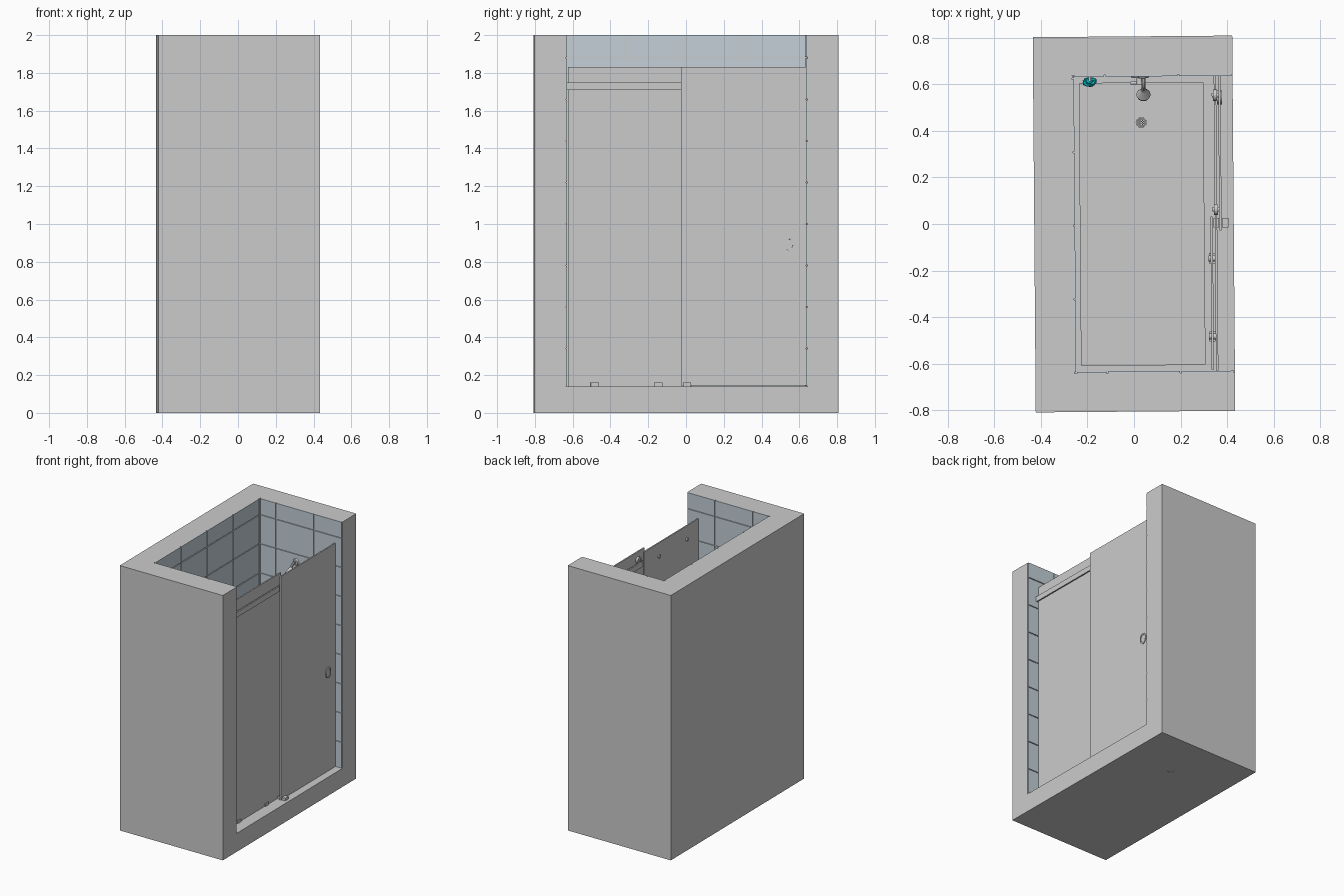
import bpy, bmesh, math, random
from mathutils import Vector, Matrix

if "Cube" in bpy.data.objects:
    bpy.data.objects.remove(bpy.data.objects["Cube"])

random.seed(4)
TURN = 0.008          # the whole alcove sits very slightly turned
HX, HY, H = 0.428, 0.805, 2.0
IX, IY = -0.26, 0.64  # inner wall faces
RIM, FLOOR = 0.14, 0.09


def material(name, rgb):
    m = bpy.data.materials.new(name)
    m.diffuse_color = (*rgb, 1)
    m.use_nodes = True
    m.node_tree.nodes["Principled BSDF"].inputs["Base Color"].default_value = m.diffuse_color
    return m


PLASTER = material("plaster", (0.80, 0.83, 0.82))
TILE = material("tile", (0.55, 0.63, 0.68))
CHROME = material("chrome", (0.80, 0.80, 0.80))
CYAN = material("cyan", (0.0, 0.62, 0.70))


def finish(name, bm, mat=None, smooth=False):
    bmesh.ops.recalc_face_normals(bm, faces=bm.faces[:])
    me = bpy.data.meshes.new(name)
    bm.to_mesh(me)
    bm.free()
    ob = bpy.data.objects.new(name, me)
    bpy.context.collection.objects.link(ob)
    if mat:
        me.materials.append(mat)
    if smooth:
        bpy.ops.object.select_all(action='DESELECT')
        ob.select_set(True)
        bpy.context.view_layer.objects.active = ob
        bpy.ops.object.shade_smooth_by_angle(angle=math.radians(35))
    return ob


def add_box(bm, x0, x1, y0, y1, z0, z1):
    m = Matrix.Translation(((x0 + x1) / 2, (y0 + y1) / 2, (z0 + z1) / 2))
    m = m @ Matrix.Diagonal((x1 - x0, y1 - y0, z1 - z0, 1))
    bmesh.ops.create_cube(bm, size=1, matrix=m)


def box(name, *dims, mat=None):
    bm = bmesh.new()
    add_box(bm, *dims)
    return finish(name, bm, mat)


def rod(name, p, q, r, r2=None, mat=CHROME, seg=24, stretch=1):
    p, q = Vector(p), Vector(q)
    d = q - p
    m = Matrix.Translation((p + q) / 2) @ Matrix.Diagonal((1, 1, stretch, 1))
    m = m @ d.to_track_quat('Z', 'Y').to_matrix().to_4x4()
    bm = bmesh.new()
    bmesh.ops.create_cone(bm, cap_ends=True, segments=seg, radius1=r,
                          radius2=r if r2 is None else r2, depth=d.length, matrix=m)
    return finish(name, bm, mat, True)


def cut(ob, cutter):
    mod = ob.modifiers.new("cut", 'BOOLEAN')
    mod.operation, mod.solver, mod.object = 'DIFFERENCE', 'EXACT', cutter
    bpy.context.view_layer.objects.active = ob
    bpy.ops.object.modifier_apply(modifier=mod.name)
    bpy.data.objects.remove(cutter)


# U-shaped wall, notched where the floor slab runs under one side
bm = bmesh.new()
outline = [(-HX, -HY), (HX, -HY), (HX, -IY), (IX, -IY), (IX, IY), (HX, IY), (HX, HY), (-HX, HY)]
face = bm.faces.new([bm.verts.new((x, y, 0)) for x, y in outline])
up = bmesh.ops.extrude_face_region(bm, geom=[face])
bmesh.ops.translate(bm, vec=(0, 0, H), verts=[v for v in up['geom'] if isinstance(v, bmesh.types.BMVert)])
wall = finish("alcove_wall", bm, PLASTER)
cut(wall, box("notch", IX, 1, 0.5, 1, -1, FLOOR))

# Shower pan with recess, drain hole and slab extension
pan = box("shower_pan", IX, HX, -IY, IY, 0, RIM)
cut(pan, box("recess", -0.23, 0.30, -0.605, 0.605, FLOOR, 1))
DX, DY = 0.035, 0.435
cut(pan, rod("hole", (DX, DY, -1), (DX, DY, 1), 0.022))
box("floor_slab_extension", IX, HX, IY, HY, 0, FLOOR)

# Drain grate: square frame of bars, plus pipe end below
bm = bmesh.new()
for i in range(6):
    o = -0.025 + i * 0.01
    add_box(bm, DX + o - 0.002, DX + o + 0.002, DY - 0.027, DY + 0.027, FLOOR, FLOOR + 0.004)
    add_box(bm, DX - 0.027, DX + 0.027, DY + o - 0.002, DY + o + 0.002, FLOOR, FLOOR + 0.003)
finish("drain_grate", bm, CHROME)
rod("drain_pipe", (DX, DY, 0.004), (DX, DY, FLOOR - 0.01), 0.0215)

# Wall tiles: courses 0.22 high, 0.315 wide, with open joints
rows = [RIM] + [0.34 + 0.22 * i for i in range(8)] + [H]
T, GAP = 0.007, 0.003


def tiles(name, columns, place):
    bm = bmesh.new()
    for a, b in zip(columns, columns[1:]):
        for z0, z1 in zip(rows, rows[1:]):
            top = z1 if z1 == H else z1 - GAP
            add_box(bm, *place(a + GAP, b - GAP), z0 + GAP, top)
    finish(name, bm, TILE)


tiles("back_wall_tiles", [-0.635, -0.32, -0.005, 0.31, 0.625, 0.64],
      lambda a, b: (IX, IX + T, a, b))
side = [IX + T, -0.12, 0.195, HX]
tiles("left_wall_tiles", side, lambda a, b: (a, b, -IY, -IY + T))
tiles("right_wall_tiles", side, lambda a, b: (a, b, IY - T, IY))

# Fixed panel, sliding door and the rail between them
box("fixed_panel", 0.328, 0.338, -0.628, 0.03, RIM, 1.83)
box("sliding_door", 0.366, 0.376, -0.03, 0.633, RIM + 0.004, 1.83)
box("door_rail", 0.347, 0.357, -0.632, 0.632, 1.71, 1.75, mat=CHROME)

# Bolts and bottom clamps of the fixed panel
for i, y in enumerate((-0.15, -0.485)):
    rod(f"rail_bolt_{i}", (0.318, y, 1.73), (0.350, y, 1.73), 0.013)
    box(f"bottom_clamp_{i}", 0.320, 0.346, y - 0.022, y + 0.022, RIM, RIM + 0.02, mat=CHROME)

# Door rollers running on the rail
for i, y in enumerate((0.06, 0.55)):
    rod(f"roller_{i}", (0.344, y, 1.774), (0.360, y, 1.774), 0.024)
    rod(f"roller_axle_{i}", (0.338, y, 1.774), (0.370, y, 1.774), 0.010)

# Door guide: base with two lips around the door
bm = bmesh.new()
add_box(bm, 0.325, 0.405, -0.018, 0.022, RIM, RIM + 0.004)
add_box(bm, 0.378, 0.405, -0.018, 0.022, RIM, RIM + 0.02)
add_box(bm, 0.342, 0.364, -0.018, 0.022, RIM, RIM + 0.02)
finish("door_guide", bm, CHROME)

# Oval pull: dished ring through the door
pull = rod("door_pull", (0.360, 0.54, 0.89), (0.382, 0.54, 0.89), 0.030, seg=32, stretch=1.4)
for s in (0.378, 0.356):
    cut(pull, rod("dish", (s, 0.54, 0.89), (s + 0.008, 0.54, 0.89), 0.021, seg=32, stretch=1.4))

# Shower arm, flange and tilted head
SX, WY = 0.045, IY - T
curve = bpy.data.curves.new("shower_arm", 'CURVE')
curve.dimensions, curve.bevel_depth, curve.bevel_resolution = '3D', 0.009, 3
curve.use_fill_caps = True
sp = curve.splines.new('BEZIER')
pts = [(SX, WY, 1.60), (SX, 0.60, 1.60), (SX, 0.572, 1.575)]
sp.bezier_points.add(len(pts) - 1)
for bp, p in zip(sp.bezier_points, pts):
    bp.co, bp.handle_left_type, bp.handle_right_type = p, 'AUTO', 'AUTO'
tmp = bpy.data.objects.new("tmp", curve)
bpy.context.collection.objects.link(tmp)
bpy.context.view_layer.update()
bm = bmesh.new()
bm.from_mesh(tmp.to_mesh())
bpy.data.objects.remove(tmp)
finish("shower_arm", bm, CHROME, True)
rod("arm_flange", (SX, WY, 1.60), (SX, WY - 0.008, 1.60), 0.026, 0.020)
rod("head_cone", (SX, 0.575, 1.578), (SX, 0.555, 1.543), 0.011, 0.030)
rod("head_face", (SX, 0.555, 1.543), (SX, 0.550, 1.534), 0.030, 0.027)

# Mixer valve with side lever
rod("valve_plate", (0.03, WY, 1.0), (0.03, WY - 0.006, 1.0), 0.038, 0.035)
rod("valve_hub", (0.03, WY, 1.0), (0.03, WY - 0.035, 1.0), 0.015)
rod("valve_lever", (0.03, WY - 0.028, 1.0), (-0.01, WY - 0.028, 0.99), 0.006)

# Cyan bath sponge hanging from a hook
bm = bmesh.new()
bmesh.ops.create_icosphere(bm, subdivisions=3, radius=0.03)
for v in bm.verts:
    v.co *= random.uniform(0.82, 1.12)
    v.co.y *= 0.7
    v.co += Vector((-0.185, 0.611, 1.15))
finish("bath_sponge", bm, CYAN)
rod("sponge_cord", (-0.185, 0.618, 1.16), (-0.185, 0.618, 1.25), 0.002, mat=CYAN, seg=8)
rod("sponge_hook", (-0.185, WY, 1.25), (-0.185, 0.612, 1.25), 0.006, seg=12)

# Turn everything slightly about the vertical axis
for ob in bpy.context.scene.objects:
    ob.data.transform(Matrix.Rotation(TURN, 4, 'Z'))
